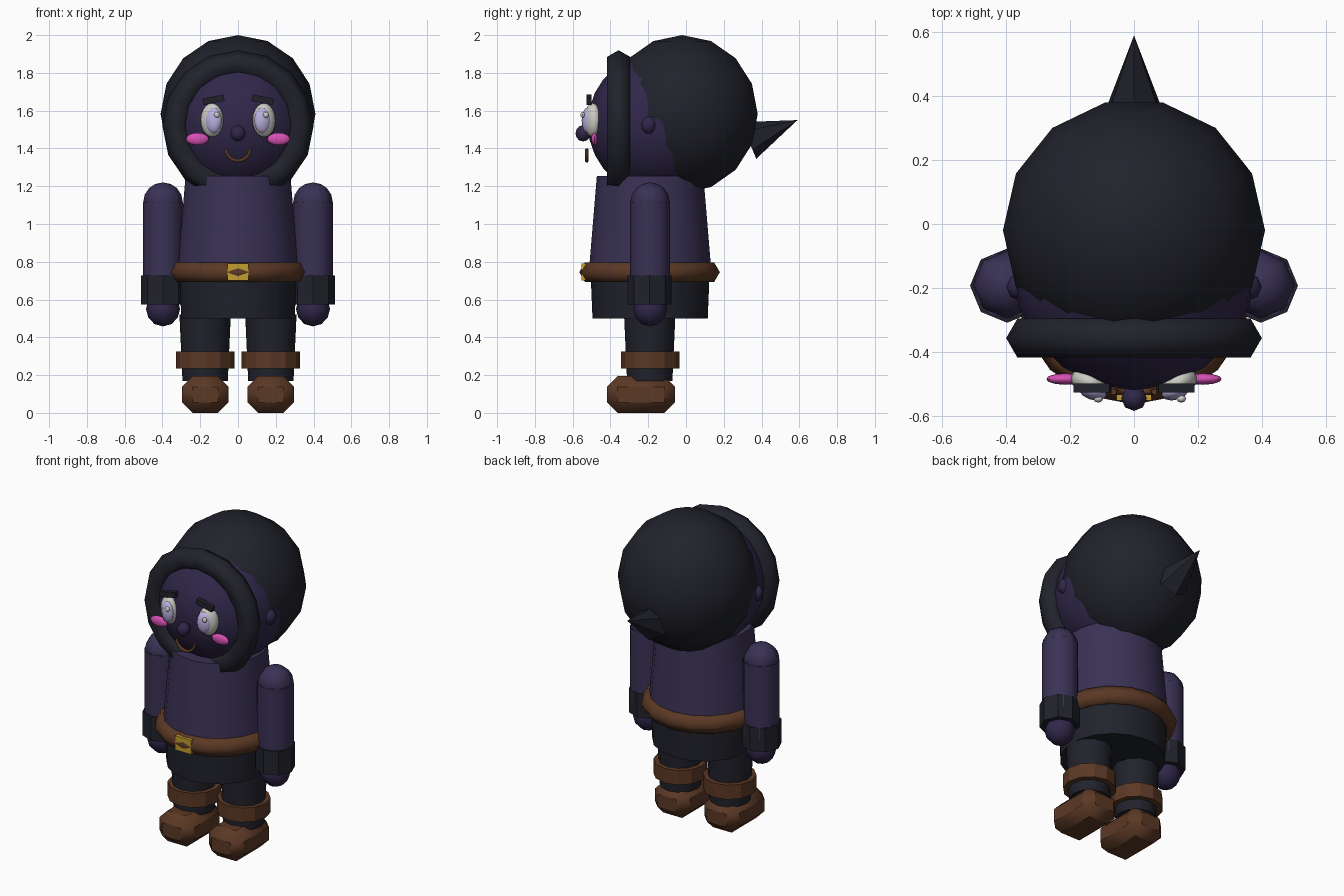
import bpy, math
from mathutils import Vector

if "Cube" in bpy.data.objects:
    bpy.data.objects.remove(bpy.data.objects["Cube"])


def mat(name, r, g, b):
    m = bpy.data.materials.new(name)
    m.diffuse_color = (r, g, b, 1)
    m.use_nodes = True
    m.node_tree.nodes["Principled BSDF"].inputs["Base Color"].default_value = m.diffuse_color
    return m


CLOTH = mat("dark_cloth", .0150, .0160, .024)
SKIN = mat("dark_violet_skin", .030, .020, .068)
TUNIC = mat("violet_tunic", .042, .031, .090)
LEATHER = mat("brown_leather", .105, .040, .018)
GOLD = mat("gold", .55, .34, .03)
WHITE = mat("eye_white", .60, .60, .55)
IRIS = mat("lavender", .50, .44, .75)
PINK = mat("pink", .68, .08, .46)


def finish(name, material, angle=40):
    o = bpy.context.object
    o.name = name
    o.data.materials.append(material)
    bpy.ops.object.transform_apply(location=False, rotation=True, scale=True)
    bpy.ops.object.shade_smooth_by_angle(angle=math.radians(angle))
    return o


def ball(name, material, loc, size, seg=12, rings=8, rot=(0, 0, 0), angle=50):
    bpy.ops.mesh.primitive_uv_sphere_add(segments=seg, ring_count=rings, radius=1,
                                         location=loc, rotation=rot)
    bpy.context.object.scale = size
    return finish(name, material, angle)


def tube(name, material, x, y, z0, z1, r0, r1, seg=16, angle=40):
    bpy.ops.mesh.primitive_cone_add(vertices=seg, radius1=r0, radius2=r1, depth=z1 - z0,
                                    location=(x, y, (z0 + z1) / 2))
    return finish(name, material, angle)


def ring(name, material, loc, major, minor, seg, minor_seg=6, rot=(0, 0, 0)):
    bpy.ops.mesh.primitive_torus_add(major_segments=seg, minor_segments=minor_seg,
                                     major_radius=major, minor_radius=minor,
                                     location=loc, rotation=rot)
    return finish(name, material, 65)


def box(name, material, loc, half, rot=(0, 0, 0), bevel=0):
    bpy.ops.mesh.primitive_cube_add(size=2, location=loc, rotation=rot)
    bpy.context.object.scale = half
    o = finish(name, material, 20)
    if bevel:
        m = o.modifiers.new("bevel", 'BEVEL')
        m.width = bevel
        m.segments = 1
    return o


Y = -.19  # body axis

# Head, hood, hood rim and pointed hood tail
ball("head", SKIN, (0, -.14, 1.53), (.38, .38, .38), 20, 14)
ball("hood", CLOTH, (0, -.02, 1.582), (.41, .41, .418), 14, 8, (0, 0, math.pi / 2))
ring("hood_rim", CLOTH, (0, -.357, 1.52), .33, .07, 16, 6, (math.pi / 2, 0, 0))
axis = Vector((0, .24, .10))
bpy.ops.mesh.primitive_cone_add(vertices=6, radius1=.105, radius2=0, depth=.28,
                                location=Vector((0, .59, 1.55)) - axis.normalized() * .14,
                                rotation=axis.to_track_quat('Z', 'Y').to_euler())
finish("hood_tail", CLOTH, 30)

# Torso, belt, hips
tube("tunic", TUNIC, 0, Y, .74, 1.255, .325, .282, 18)
ring("belt", LEATHER, (0, Y - .003, .745), .312, .06, 16)
box("belt_buckle", GOLD, (0, -.53, .747), (.055, .023, .045))
tube("hips", CLOTH, 0, Y, .5, .74, .305, .315, 18)

# Nose and smile
ball("nose", SKIN, (0, -.545, 1.48), (.04, .04, .043), 8, 6)
curve = bpy.data.curves.new("smile", 'CURVE')
curve.dimensions = '3D'
curve.bevel_depth = .01
curve.bevel_resolution = 1
spline = curve.splines.new('POLY')
spline.points.add(10)
for i, p in enumerate(spline.points):
    a = math.pi * (1 + i / 10)
    p.co = (.064 * math.cos(a), -.525, 1.397 + .062 * math.sin(a), 1)
curve.use_fill_caps = True
curve.materials.append(LEATHER)
bpy.context.collection.objects.link(bpy.data.objects.new("smile", curve))

for s, side in ((-1, "left"), (1, "right")):
    # Face details
    turn = (0, 0, s * math.radians(20))
    ball(side + "_eye", WHITE, (s * .138, -.495, 1.55), (.062, .042, .09), 14, 10, turn)
    ball(side + "_iris", IRIS, (s * .13, -.520, 1.548), (.047, .030, .069), 12, 8, turn)
    ball(side + "_eye_glint", WHITE, (s * .13 + .018, -.547, 1.578), (.015, .012, .016), 8, 6)
    box(side + "_eyebrow", CLOTH, (s * .13, -.513, 1.658), (.057, .014, .017),
        (0, s * math.radians(11), 0))
    ball(side + "_cheek", PINK, (s * .215, -.485, 1.45), (.06, .018, .033), 12, 8)
    ball(side + "_ear", SKIN, (s * .355, -.197, 1.524), (.045, .043, .048), 8, 6)

    # Arms
    x = s * .397
    ball(side + "_shoulder", TUNIC, (x, Y, 1.115), (.105, .105, .105), 8, 8)
    tube(side + "_arm", TUNIC, x, Y, .65, 1.115, .106, .106, 12)
    tube(side + "_wrist_cuff", CLOTH, x, Y - .003, .575, .727, .116, .116, 8)
    ball(side + "_hand", SKIN, (x, Y, .55), (.09, .09, .092), 8, 6)

    # Legs and boots
    x = s * .174
    tube(side + "_leg", CLOTH, x, Y - .002, .17, .52, .12, .136, 12)
    tube(side + "_boot_cuff", LEATHER, x, Y, .235, .326, .155, .155, 12, 25)
    box(side + "_boot", LEATHER, (x, -.238, .097), (.123, .18, .097), bevel=.056)
